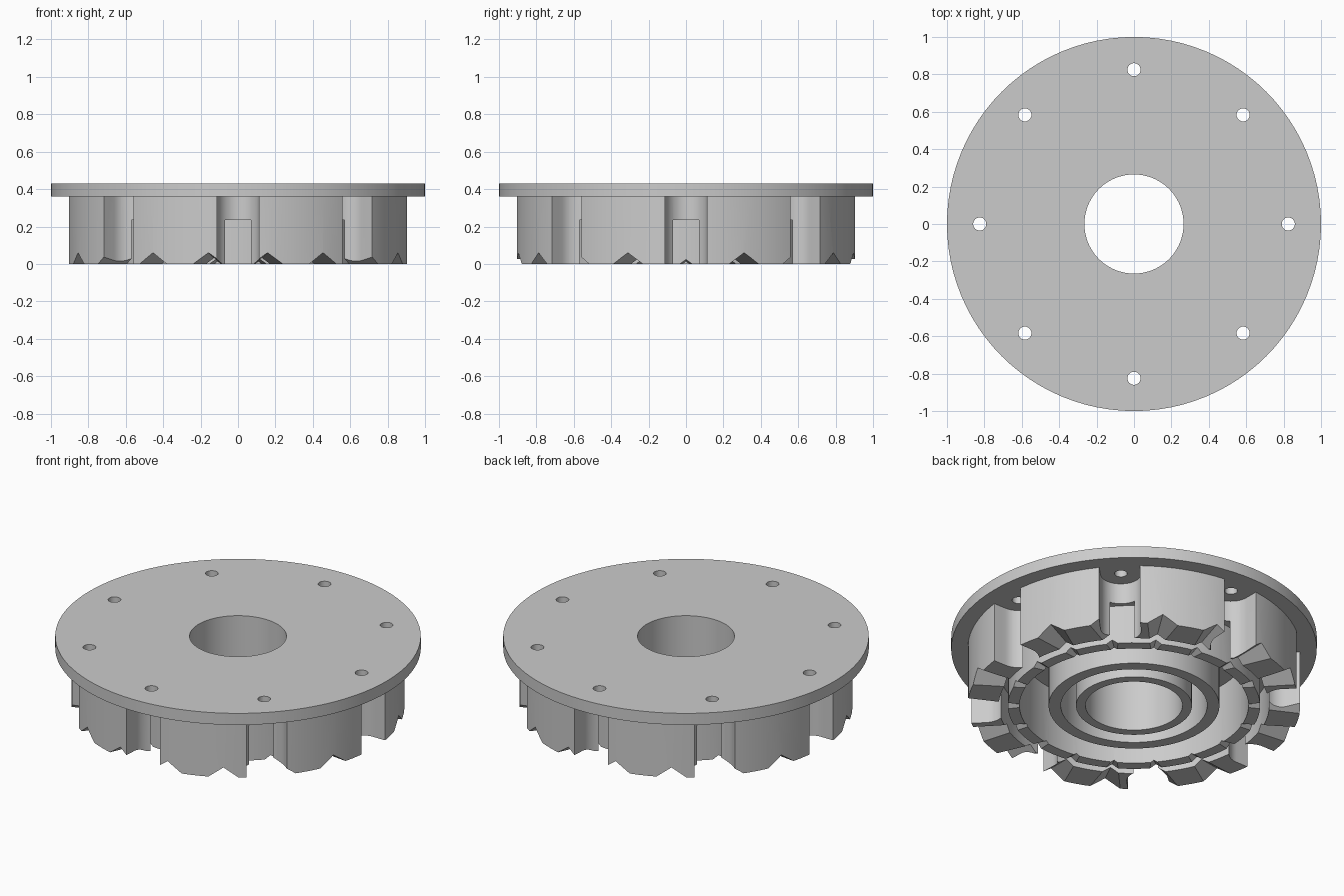
import bpy, bmesh, math
from mathutils import Matrix, Vector

cube = bpy.data.objects.get("Cube")
if cube:
    bpy.data.objects.remove(cube, do_unlink=True)

SEGMENTS = 96
TOP, UNDER = 0.43, 0.36      # flange top and underside
BORE, BOLT_CIRCLE = 0.265, 0.825

grey = bpy.data.materials.new("plain grey")
grey.use_nodes = True
colour = (0.6, 0.6, 0.6, 1)
grey.diffuse_color = colour
grey.node_tree.nodes["Principled BSDF"].inputs["Base Color"].default_value = colour


def make_object(name, bm):
    bmesh.ops.recalc_face_normals(bm, faces=bm.faces)
    mesh = bpy.data.meshes.new(name)
    bm.to_mesh(mesh)
    bm.free()
    mesh.materials.append(grey)
    obj = bpy.data.objects.new(name, mesh)
    bpy.context.collection.objects.link(obj)
    return obj


def lathe(name, profile):
    """Turn a closed (radius, height) profile about the z axis."""
    bm = bmesh.new()
    verts = [bm.verts.new((r, 0, z)) for r, z in profile]
    edges = [bm.edges.new((a, b)) for a, b in zip(verts, verts[1:] + verts[:1])]
    bmesh.ops.spin(bm, geom=verts + edges, cent=(0, 0, 0), axis=(0, 0, 1),
                   angle=math.tau, steps=SEGMENTS, use_merge=True)
    bmesh.ops.remove_doubles(bm, verts=bm.verts, dist=0.0001)
    return make_object(name, bm)


def tube(name, inner, outer, bottom, top):
    return lathe(name, [(inner, bottom), (outer, bottom), (outer, top), (inner, top)])


def ring_of(name, count, add_piece):
    """Repeat a piece built along +x around the z axis."""
    bm = bmesh.new()
    for i in range(count):
        turn = Matrix.Rotation(math.tau * i / count, 4, 'Z')
        add_piece(bm, turn)
    return make_object(name, bm)


def cut(obj, cutter):
    cutter.hide_render = True
    mod = obj.modifiers.new("cut", 'BOOLEAN')
    mod.operation, mod.solver, mod.object = 'DIFFERENCE', 'EXACT', cutter
    bpy.context.view_layer.objects.active = obj
    bpy.ops.object.modifier_apply(modifier=mod.name)
    bpy.data.objects.remove(cutter, do_unlink=True)


def bolt_hole(bm, turn):
    bmesh.ops.create_cone(bm, cap_ends=True, segments=24, radius1=0.035, radius2=0.035,
                          depth=0.4, matrix=turn @ Matrix.Translation((BOLT_CIRCLE, 0, 0.4)))


def slot(bm, turn):
    # round inner end about the bolt hole, straight sides running outwards
    radius, steps = 0.112, 24
    outline = [(1.1, radius)]
    for i in range(steps + 1):
        a = math.pi / 2 + math.pi * i / steps
        outline.append((BOLT_CIRCLE + radius * math.cos(a), radius * math.sin(a)))
    outline.append((1.1, -radius))
    face = bm.faces.new([bm.verts.new(turn @ Vector((x, y, -0.1))) for x, y in outline])
    new = bmesh.ops.extrude_face_region(bm, geom=[face])["geom"]
    bmesh.ops.translate(bm, vec=(0, 0, 0.6),
                        verts=[v for v in new if isinstance(v, bmesh.types.BMVert)])


def notch(bm, turn):
    # V groove that shrinks to a point towards the centre
    corners = [(0.55, 0, 0), (1, 0, 0.075), (1, 0.148, -0.03), (1, -0.148, -0.03)]
    v = [bm.verts.new(turn @ Vector(c)) for c in corners]
    for tri in ((0, 1, 2), (0, 2, 3), (0, 3, 1), (1, 3, 2)):
        bm.faces.new([v[i] for i in tri])


# Flange plate with bolt holes
flange = tube("flange_plate", BORE, 1.0, UNDER, TOP)
cut(flange, ring_of("bolt_cutter", 8, bolt_hole))

# Concentric sleeves under the flange
inner = tube("inner_sleeve", BORE, 0.317, 0, UNDER)
middle = tube("middle_sleeve", 0.40, 0.467, 0, UNDER)

# Toothed outer body with a ring groove, bolt slots and V notches
body = lathe("toothed_body", [(0.626, 0), (0.69, 0), (0.69, 0.235), (0.74, 0.235),
                              (0.74, 0), (0.91, 0), (0.91, UNDER), (0.626, UNDER)])
cut(body, ring_of("slot_cutter", 8, slot))
cut(body, ring_of("notch_cutter", 18, notch))

# Smooth the round walls, keep edges sharp
bpy.ops.object.select_all(action='DESELECT')
for obj in (flange, inner, middle, body):
    obj.select_set(True)
bpy.context.view_layer.objects.active = body
bpy.ops.object.shade_smooth_by_angle(angle=math.radians(25))
